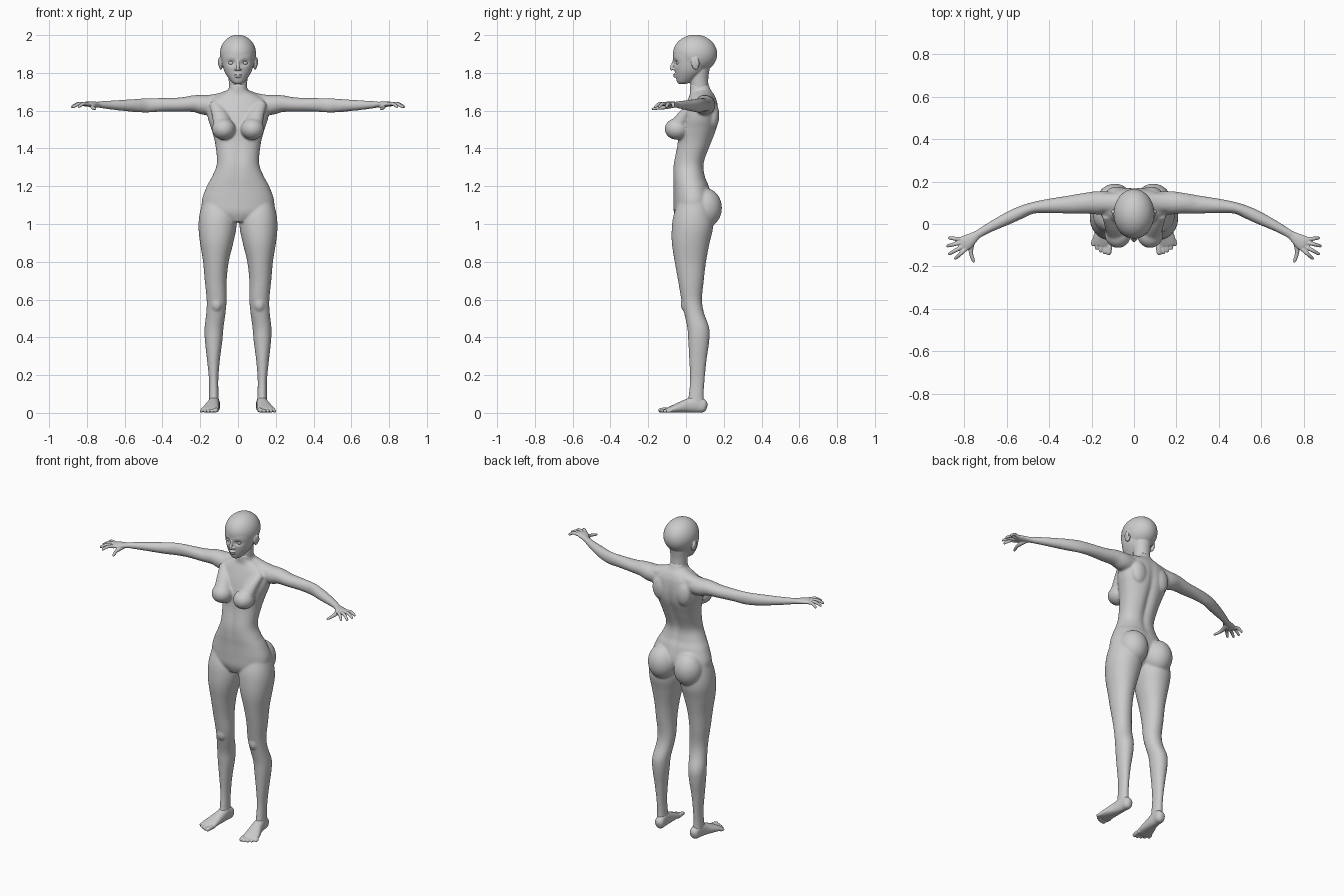
import bpy, bmesh
from math import sin, cos, pi, exp, copysign
from mathutils import Vector, Matrix

X, Y, Z = Vector((1, 0, 0)), Vector((0, 1, 0)), Vector((0, 0, 1))


def smooth_rows(rows, steps=5):
    """Catmull-Rom interpolation of the section rows."""
    out, n = [], len(rows)
    for i in range(n - 1):
        a, b, c, d = rows[max(i - 1, 0)], rows[i], rows[i + 1], rows[min(i + 2, n - 1)]
        for k in range(steps):
            t = k / steps
            out.append([0.5 * (2 * q + (r - p) * t + (2 * p - 5 * q + 4 * r - s) * t * t
                               + (3 * q - p - 3 * r + s) * t ** 3)
                        for p, q, r, s in zip(a, b, c, d)])
    return out + [list(rows[-1])]


def loft(bm, rows, side=1, upright=False, power=2.0, n=40):
    """Closed tube through rows of (x, y, z, half width, half height)."""
    rows = smooth_rows(rows)
    pts = [Vector(r[:3]) for r in rows]
    rings = []
    for i, r in enumerate(rows):
        u, v = X, Y
        if not upright:
            t = (pts[min(i + 1, len(pts) - 1)] - pts[max(i - 1, 0)]).normalized()
            u = t.cross(Z).normalized()
            v = u.cross(t)
        ring = []
        for k in range(n):
            c, s = cos(2 * pi * k / n), sin(2 * pi * k / n)
            c, s = copysign(abs(c) ** (2 / power), c), copysign(abs(s) ** (2 / power), s)
            p = pts[i] + u * c * max(r[3], 0.001) + v * s * max(r[4], 0.001)
            ring.append(bm.verts.new((p.x * side, p.y, p.z)))
        rings.append(ring)
    for a, b in zip(rings, rings[1:]):
        for k in range(n):
            bm.faces.new((a[k], a[(k + 1) % n], b[(k + 1) % n], b[k]))
    bm.faces.new(rings[0])
    bm.faces.new(rings[-1])
    return [v for ring in rings for v in ring]


def column(bm, rows, side=1, power=2.0):
    """Upright tube from rows of (z, centre x, half width, front y, back y)."""
    return loft(bm, [(x, (f + b) / 2, z, w, (b - f) / 2) for z, x, w, f, b in rows],
                side, True, power)


def blob(bm, centre, radii, tilt=0):
    m = (Matrix.Translation(centre) @ Matrix.Rotation(tilt, 4, 'X')
         @ Matrix.Diagonal((*radii, 1)))
    bmesh.ops.create_uvsphere(bm, u_segments=48, v_segments=32, radius=1, matrix=m)


def fuse(name, bm, voxel, rounds, mirror=False):
    """Blend overlapping volumes into one smooth skin."""
    bmesh.ops.recalc_face_normals(bm, faces=bm.faces)
    me = bpy.data.meshes.new(name)
    bm.to_mesh(me)
    bm.free()
    me.shade_smooth()
    ob = bpy.data.objects.new(name, me)
    bpy.context.collection.objects.link(ob)
    if voxel:
        rm = ob.modifiers.new("blend", 'REMESH')
        rm.mode, rm.voxel_size, rm.use_smooth_shade = 'VOXEL', voxel, True
        sm = ob.modifiers.new("relax", 'SMOOTH')
        sm.factor, sm.iterations = 0.5, rounds
    if mirror:
        mi = ob.modifiers.new("other side", 'MIRROR')
        mi.use_mirror_merge = False


# Torso with spine and belly grooves
body = bmesh.new()
trunk = column(body, [
    (1.74, 0, .045, .02, .118), (1.705, 0, .056, .02, .135), (1.685, 0, .10, .02, .15),
    (1.65, 0, .155, .005, .165), (1.60, 0, .165, -.015, .172), (1.55, 0, .157, -.03, .172),
    (1.50, 0, .14, -.04, .163), (1.42, 0, .12, -.048, .133), (1.32, 0, .112, -.068, .097),
    (1.25, 0, .138, -.07, .103), (1.20, 0, .165, -.067, .122), (1.12, 0, .192, -.066, .14),
    (1.06, 0, .17, -.064, .12), (1.01, 0, .05, -.045, .07)], power=2.25)
for v in trunk:
    g = exp(-(v.co.x / .022) ** 2)
    if v.co.y > .08:
        v.co.y -= .016 * g * exp(-((v.co.z - 1.42) / .17) ** 2)
    elif v.co.y < 0:
        v.co.y += .008 * g * exp(-((v.co.z - 1.34) / .12) ** 2)

for s in (1, -1):
    # Chest, shoulder blade, hip masses
    blob(body, (.076 * s, -.047, 1.503), (.062, .066, .057))
    loft(body, [(.08, -.04, 1.52, .05, .045), (.095, .0, 1.58, .045, .035),
                (.12, .05, 1.64, .035, .025)], s)
    blob(body, (.08 * s, .142, 1.575), (.052, .034, .075))
    blob(body, (.091 * s, .1, 1.085), (.088, .09, .105))
    # Neck to shoulder slope
    loft(body, [(.0, .09, 1.70, .04, .03), (.1, .1, 1.66, .045, .032),
                (.2, .1, 1.65, .04, .03)], s)
    # Leg
    column(body, [
        (1.13, .115, .07, -.035, .12), (1.05, .108, .096, -.065, .14),
        (.98, .109, .1, -.075, .143), (.90, .113, .088, -.075, .125),
        (.80, .117, .068, -.06, .106), (.70, .118, .058, -.042, .094),
        (.60, .113, .053, -.025, .085), (.53, .117, .051, -.01, .095),
        (.45, .127, .05, .007, .123), (.38, .129, .046, .012, .123),
        (.28, .13, .034, .017, .109), (.18, .129, .025, .021, .099),
        (.10, .128, .025, .015, .094), (.05, .128, .027, .005, .098)], s, 2.1)
    blob(body, (.113 * s, -.002, .575), (.03, .026, .04))
    # Arm
    loft(body, [
        (.10, .1, 1.63, .05, .045), (.17, .1, 1.63, .055, .053), (.23, .098, 1.637, .049, .045),
        (.30, .092, 1.632, .043, .038), (.40, .085, 1.631, .034, .036),
        (.48, .075, 1.628, .027, .038), (.54, .052, 1.627, .03, .035),
        (.60, .024, 1.628, .029, .03), (.68, -.016, 1.63, .023, .023),
        (.735, -.048, 1.632, .02, .017), (.755, -.061, 1.633, .019, .014)], s)
fuse("body", body, .006, 8)

# Head: skull, face and neck, with eye sockets pressed in
head = bmesh.new()
blob(head, (0, .048, 1.9), (.096, .117, .102))
column(head, [
    (1.742, 0, .018, -.038, .0), (1.752, 0, .034, -.047, .03), (1.78, 0, .056, -.055, .07),
    (1.81, 0, .073, -.06, .1), (1.85, 0, .084, -.066, .125), (1.90, 0, .09, -.067, .145),
    (1.95, 0, .075, -.045, .12)], power=2.15)
for v in head.verts:
    if v.co.y < .0:
        v.co.y += .016 * exp(-((abs(v.co.x) - .036) / .017) ** 2 - ((v.co.z - 1.853) / .013) ** 2)
column(head, [(1.67, 0, .05, .024, .128), (1.72, 0, .048, .023, .12),
              (1.77, 0, .05, .022, .118), (1.82, 0, .055, .02, .125)])
# Nose and lips
loft(head, [(0, -.06, 1.875, .007, .006), (0, -.068, 1.85, .007, .008),
            (0, -.077, 1.825, .010, .009), (0, -.072, 1.815, .009, .006)])
for s in (1, -1):
    blob(head, (.011 * s, -.066, 1.819), (.008, .009, .006))
    # Ear
    blob(head, (.091 * s, .048, 1.85), (.011, .02, .034), .25)
    blob(head, (.099 * s, .058, 1.858), (.007, .012, .026), .25)
blob(head, (0, -.058, 1.791), (.021, .011, .0055))
blob(head, (0, -.056, 1.781), (.017, .011, .006))
fuse("head", head, .0035, 3)

# Eyes
eyes = bmesh.new()
blob(eyes, (.036, -.037, 1.853), (.016, .016, .013))
fuse("eyes", eyes, 0, 0, True)

# Hand: palm, four fingers, thumb
hand = bmesh.new()
loft(hand, [(.72, -.039, 1.631, .018, .016), (.745, -.055, 1.632, .021, .015),
            (.775, -.076, 1.634, .031, .015), (.80, -.092, 1.635, .036, .013),
            (.817, -.103, 1.633, .032, .009)])
fingers = [((.818, -.072), (.875, -.066)), ((.812, -.086), (.884, -.105)),
           ((.805, -.104), (.876, -.144)), ((.793, -.117), (.846, -.166))]
for (ax, ay), (bx, by) in fingers:
    path = [(0, 1.634, .0105), (.45, 1.637, .0095), (.8, 1.626, .008), (.95, 1.619, .0065), (1, 1.617, .003)]
    loft(hand, [(ax + (bx - ax) * t, ay + (by - ay) * t, z, r, r) for t, z, r in path], n=20)
loft(hand, [(.757, -.07, 1.627, .014, .012), (.768, -.105, 1.62, .013, .012),
            (.768, -.14, 1.615, .0095, .009), (.758, -.172, 1.61, .008, .007),
            (.754, -.182, 1.608, .003, .003)], n=20)
fuse("hands", hand, .003, 3, True)

# Foot: heel to ball, five toes
foot = bmesh.new()
loft(foot, [(.121, .111, .03, .010, .016), (.122, .096, .034, .027, .033),
            (.126, .055, .045, .029, .044), (.132, .005, .037, .034, .036),
            (.142, -.045, .026, .043, .025), (.149, -.08, .018, .047, .017),
            (.152, -.102, .013, .042, .011)], power=2.3)
for i in range(5):
    x, tip, r = .117 + .0185 * i, -.146 + .0016 * i + .0022 * i * i, .0125 if i == 0 else .0095
    loft(foot, [(x - .004, -.08, r + .003, r, r), (x, tip + .025, r + .003, r, r),
                (x + .003, tip + .006, r, r * .95, r * .85),
                (x + .004, tip, r * .9, r * .4, r * .4)], n=20)
fuse("feet", foot, .0035, 3, True)
